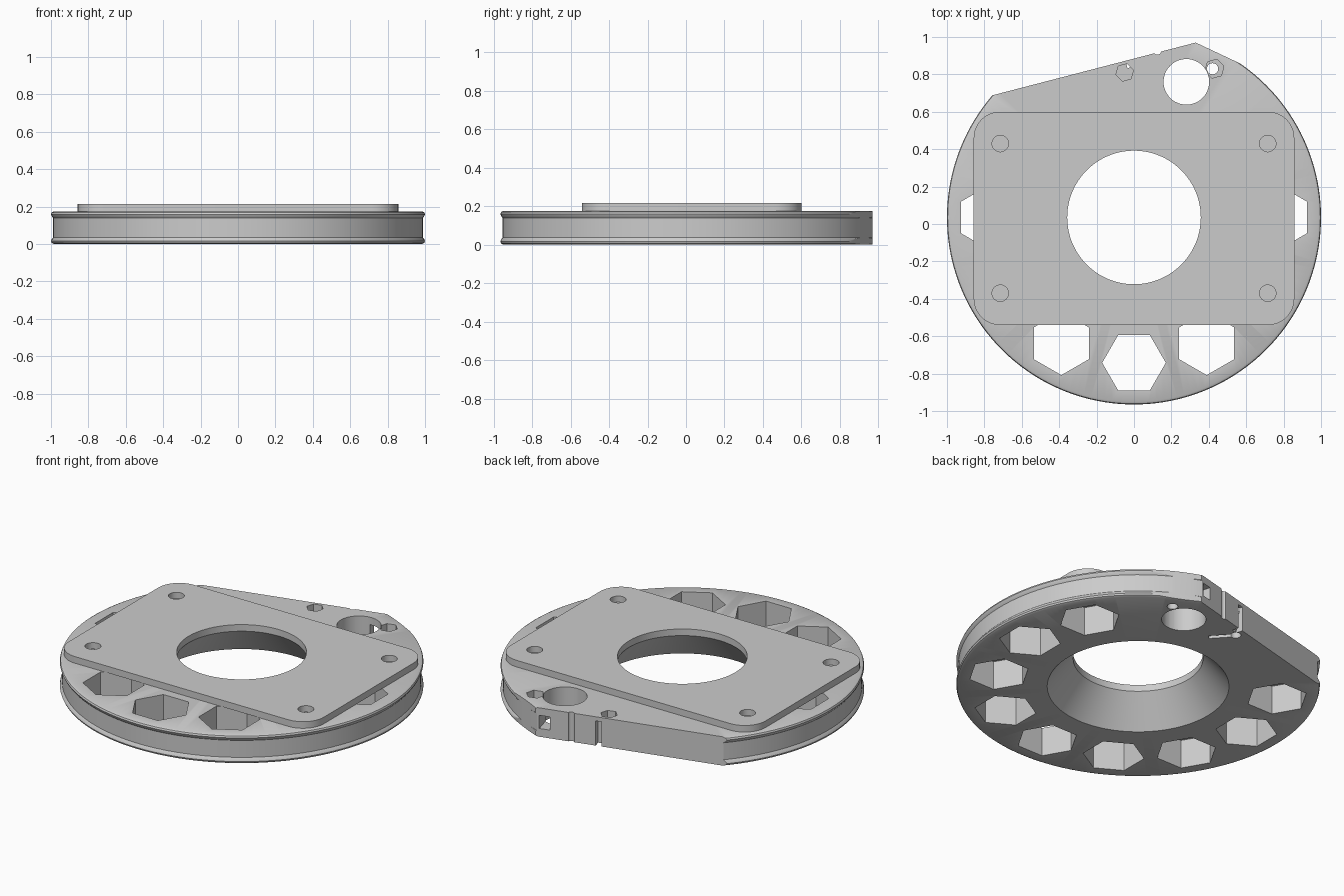
import bpy, bmesh, math
from mathutils import Matrix, Vector

if "Cube" in bpy.data.objects:
    bpy.data.objects.remove(bpy.data.objects["Cube"], do_unlink=True)

CY = 0.035       # centre of the disc in y
BASE_TOP = 0.175
TOP = 0.215
BORE = 0.357

grey = bpy.data.materials.new("plain grey")
grey.use_nodes = True
grey.diffuse_color = (0.6, 0.6, 0.6, 1)
grey.node_tree.nodes["Principled BSDF"].inputs["Base Color"].default_value = (0.6, 0.6, 0.6, 1)


def make_object(name, bm):
    bmesh.ops.recalc_face_normals(bm, faces=bm.faces)
    mesh = bpy.data.meshes.new(name)
    bm.to_mesh(mesh)
    bm.free()
    mesh.materials.append(grey)
    obj = bpy.data.objects.new(name, mesh)
    bpy.context.collection.objects.link(obj)
    return obj


def lathe(name, profile, steps=160):
    """Closed profile of (radius, z) turned round the disc axis."""
    bm = bmesh.new()
    rings = []
    for i in range(steps):
        a = math.tau * i / steps
        rings.append([bm.verts.new((r * math.cos(a), r * math.sin(a) + CY, z)) for r, z in profile])
    n = len(profile)
    for i in range(steps):
        here, after = rings[i], rings[(i + 1) % steps]
        for j in range(n):
            k = (j + 1) % n
            bm.faces.new((here[j], after[j], after[k], here[k]))
    return make_object(name, bm)


def prism(name, points, z0, z1):
    """Outline of (x, y) points raised from z0 to z1."""
    bm = bmesh.new()
    low = bm.faces.new([bm.verts.new((x, y, z0)) for x, y in points])
    raised = bmesh.ops.extrude_face_region(bm, geom=[low])["geom"]
    bmesh.ops.translate(bm, vec=(0, 0, z1 - z0),
                        verts=[v for v in raised if isinstance(v, bmesh.types.BMVert)])
    return make_object(name, bm)


def ngon(x, y, radius, sides, turn=0.0):
    return [(x + radius * math.cos(turn + math.tau * i / sides),
             y + radius * math.sin(turn + math.tau * i / sides)) for i in range(sides)]


def strip(a, b, near, far):
    """Rectangle along the line a-b, from near to far on its left side."""
    a, b = Vector(a), Vector(b)
    d = (b - a).normalized()
    n = Vector((-d.y, d.x))
    return [tuple(p) for p in (a + n * near, b + n * near, b + n * far, a + n * far)]


def cut(target, points, z0, z1):
    cutter = prism("cutter", points, z0, z1)
    cutter.hide_render = True
    mod = target.modifiers.new("cut", "BOOLEAN")
    mod.operation, mod.solver, mod.object = "DIFFERENCE", "EXACT", cutter
    bpy.context.view_layer.objects.active = target
    bpy.ops.object.modifier_apply(modifier=mod.name)
    bpy.data.objects.remove(cutter, do_unlink=True)


# Grooved disc with a flared bore
disc = lathe("grooved_disc", [
    (0.5, 0), (0.985, 0), (0.996, 0.006), (1, 0.016), (0.996, 0.026), (0.988, 0.036),
    (0.988, 0.139), (0.996, 0.149), (1, 0.159), (0.996, 0.169), (0.985, BASE_TOP), (BORE, BASE_TOP)])

# Flat back edges
corner_a, corner_b, corner_c = (-0.75, 0.69), (0.33, 0.97), (0.57, 0.857)
slope = Vector(corner_b) - Vector(corner_a)
start = Vector(corner_a) - slope * 0.3
end = Vector(corner_b) + slope * 0.3
cut(disc, strip(start, end, 0, 0.4), -0.1, 0.3)
cut(disc, strip(corner_b, corner_c, 0, 0.1), -0.1, 0.3)

# Ring of hexagonal openings
for i in range(9):
    a = math.radians(150 + 30 * i)
    cut(disc, ngon(0.777 * math.cos(a), CY + 0.777 * math.sin(a), 0.17, 6, a + math.pi / 6), -0.1, 0.3)

# Round opening with nut and bolt recesses
cut(disc, ngon(0.28, 0.76, 0.122, 48), -0.1, 0.3)
cut(disc, ngon(0.43, 0.83, 0.052, 6, 0.25), 0.12, 0.3)
cut(disc, ngon(0.42, 0.83, 0.03, 20), -0.1, 0.3)
cut(disc, ngon(-0.05, 0.81, 0.048, 6, 0.25), 0.12, 0.3)
cut(disc, ngon(-0.05, 0.81, 0.03, 20), -0.1, 0.05)
cut(disc, strip((0.05, 0.70), (-0.05, 0.81), -0.014, 0.014), -0.1, 0.04)

# Slot, notch and pocket in the flat edge
cut(disc, strip((-0.045, 0.872), (-0.01, 0.881), -0.04, 0.1), -0.1, 0.15)
cut(disc, ngon(0.125, 0.925, 0.02, 16), -0.1, 0.3)
cut(disc, strip((0.25, 0.949), (0.31, 0.965), -0.1, 0.1), 0.05, 0.13)

# Rounded mounting plate
outline = []
for i, (sx, sy) in enumerate([(1, 1), (-1, 1), (-1, -1), (1, -1)]):
    for k in range(13):
        a = math.pi / 2 * (i + k / 12)
        outline.append((sx * 0.717 + 0.14 * math.cos(a), 0.03 + sy * 0.43 + 0.14 * math.sin(a)))
plate = prism("mounting_plate", outline, BASE_TOP, TOP)
cut(plate, ngon(0, CY, BORE, 160), 0, 0.4)
for sx in (-1, 1):
    for y in (0.43, -0.37):
        cut(plate, ngon(sx * 0.715, y, 0.044, 32), 0.178, 0.4)

# Smooth the round walls, keep edges sharp
for obj in (disc, plate):
    bpy.ops.object.select_all(action="DESELECT")
    obj.select_set(True)
    bpy.context.view_layer.objects.active = obj
    bpy.ops.object.shade_smooth_by_angle(angle=math.radians(30))
